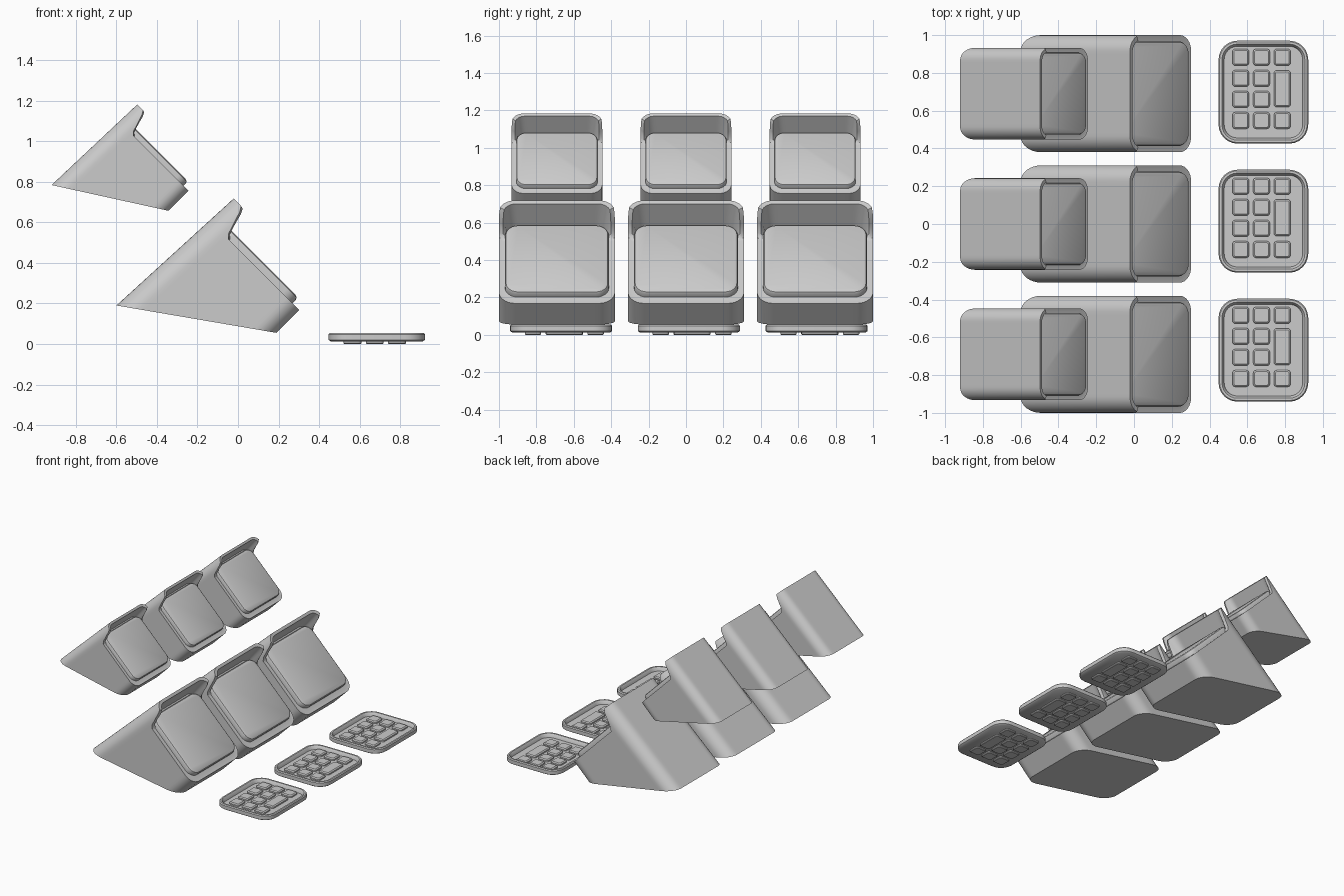
import bpy, bmesh, math

if "Cube" in bpy.data.objects:
    bpy.data.objects.remove(bpy.data.objects["Cube"])

R2 = math.sqrt(0.5)


def rounded_rect(w, h, r, steps=6, side=1):
    """Counter-clockwise outline; straight edges are cut into `side` pieces."""
    corners = []
    for i, (sx, sy) in enumerate([(1, 1), (-1, 1), (-1, -1), (1, -1)]):
        cx, cy = sx * (w / 2 - r), sy * (h / 2 - r)
        corners.append([(cx + r * math.cos(a), cy + r * math.sin(a)) for a in
                        (math.pi / 2 * (i + k / steps) for k in range(steps + 1))])
    pts = []
    for i, c in enumerate(corners):
        pts += c
        a, b = c[-1], corners[(i + 1) % 4][0]
        pts += [(a[0] + (b[0] - a[0]) * k / side, a[1] + (b[1] - a[1]) * k / side)
                for k in range(1, side)]
    return pts


def loft(name, loops, angle=35):
    """Skin a stack of equal-length loops and cap both ends."""
    bm = bmesh.new()
    rings = [[bm.verts.new(p) for p in loop] for loop in loops]
    n = len(rings[0])
    for a, b in zip(rings, rings[1:]):
        for i in range(n):
            j = (i + 1) % n
            bm.faces.new((a[i], a[j], b[j], b[i]))
    bm.faces.new(rings[0])
    bm.faces.new(rings[-1])
    bmesh.ops.recalc_face_normals(bm, faces=bm.faces)
    for f in bm.faces:
        f.smooth = True
    me = bpy.data.meshes.new(name)
    bm.to_mesh(me)
    bm.free()
    me.set_sharp_from_angle(angle=math.radians(angle))
    ob = bpy.data.objects.new(name, me)
    bpy.context.collection.objects.link(ob)
    return ob


def tilt(u, v, y):
    """Monitor axes (u = viewing direction, v = screen up) to world."""
    return ((u - v) * R2, y, (u + v) * R2)


def monitor(name, yc, s, w, v0, v1, front, back_low, back_top, flare):
    h, vm = v1 - v0, (v0 + v1) / 2

    def hood(v):
        t = min(1, max(0, (0.12 - (v1 - v) / s) / 0.07))
        return front + 0.16 * s * t * t * (3 - 2 * t)

    def section(inset):
        return rounded_rect(w - 2 * inset * s, h - 2 * inset * s,
                            (0.085 - inset * 0.6) * s, 8, 24)

    # housing: slanted back cut, hooded front rim, recessed face
    outer = section(0)
    back = []
    for y, v in outer:
        t = (v + h / 2) / h
        back.append(tilt(back_low + (back_top - back_low) * t, vm + v + flare * t, yc + y))
    rim = [tilt(hood(vm + v), vm + v, yc + y) for y, v in outer]
    lip = [tilt(hood(vm + o[1]) - 0.003, vm + p[1], yc + p[0])
           for o, p in zip(outer, section(0.022))]
    floor = [tilt(front, vm + v, yc + y) for y, v in section(0.045)]
    loft(name + "_housing", [back, rim, lip, floor])

    # screen: rounded slab with a soft edge
    b = 0.02 * s
    sw, sh, sv = w - 0.065 * s, h - 0.105 * s, vm - 0.006 * s
    loops = []
    for inset, u in [(0, -0.01 * s), (0, 0.022 * s), (0.3 * b, 0.034 * s),
                     (b, 0.04 * s)]:
        loops.append([tilt(front + u, sv + v, yc + y) for y, v in
                      rounded_rect(sw - 2 * inset, sh - 2 * inset, 0.07 * s - inset)])
    loft(name + "_screen", loops)


def slab(name, x, y, w, h, r, levels):
    """Stack of (inset, z) rounded rectangles."""
    loft(name, [[(x + px, y + py, z) for px, py in
                 rounded_rect(w - 2 * i, h - 2 * i, r - i)] for i, z in levels])


def keypad(name, x, y):
    # tray with raised rim
    slab(name + "_tray", x, y, 0.475, 0.545, 0.1,
         [(0.012, 0.012), (0, 0.02), (0, 0.048), (0.006, 0.055), (0.018, 0.055),
          (0.024, 0.048), (0.03, 0.026)])
    # keys: three columns, the right one with a double-height key
    rows = [0.185, 0.073, -0.038, -0.15]
    keys = [(c, r, 0.088) for c in (-0.12, -0.01) for r in rows]
    keys += [(0.1, rows[0], 0.088), (0.1, 0.018, 0.195), (0.1, rows[3], 0.088)]
    for i, (kx, ky, kh) in enumerate(keys):
        slab(f"{name}_key_{i}", x + kx, y + ky, 0.088, kh, 0.016,
             [(0.004, 0), (0, 0.004), (0, 0.036), (0.008, 0.043)])


# three identical stations side by side
for k in (-1, 0, 1):
    yc = 0.69 * k
    monitor(f"lower_monitor_{k + 2}", yc, 1.0, 0.62, -0.095, 0.523,
            0.333, 0.173, -0.29, 0.036)
    monitor(f"upper_monitor_{k + 2}", yc, 0.77, 0.485, 0.707, 1.188,
            0.362, 0.223, -0.096, 0.018)
    keypad(f"keypad_{k + 2}", 0.685, 0.683 * k + 0.015)
